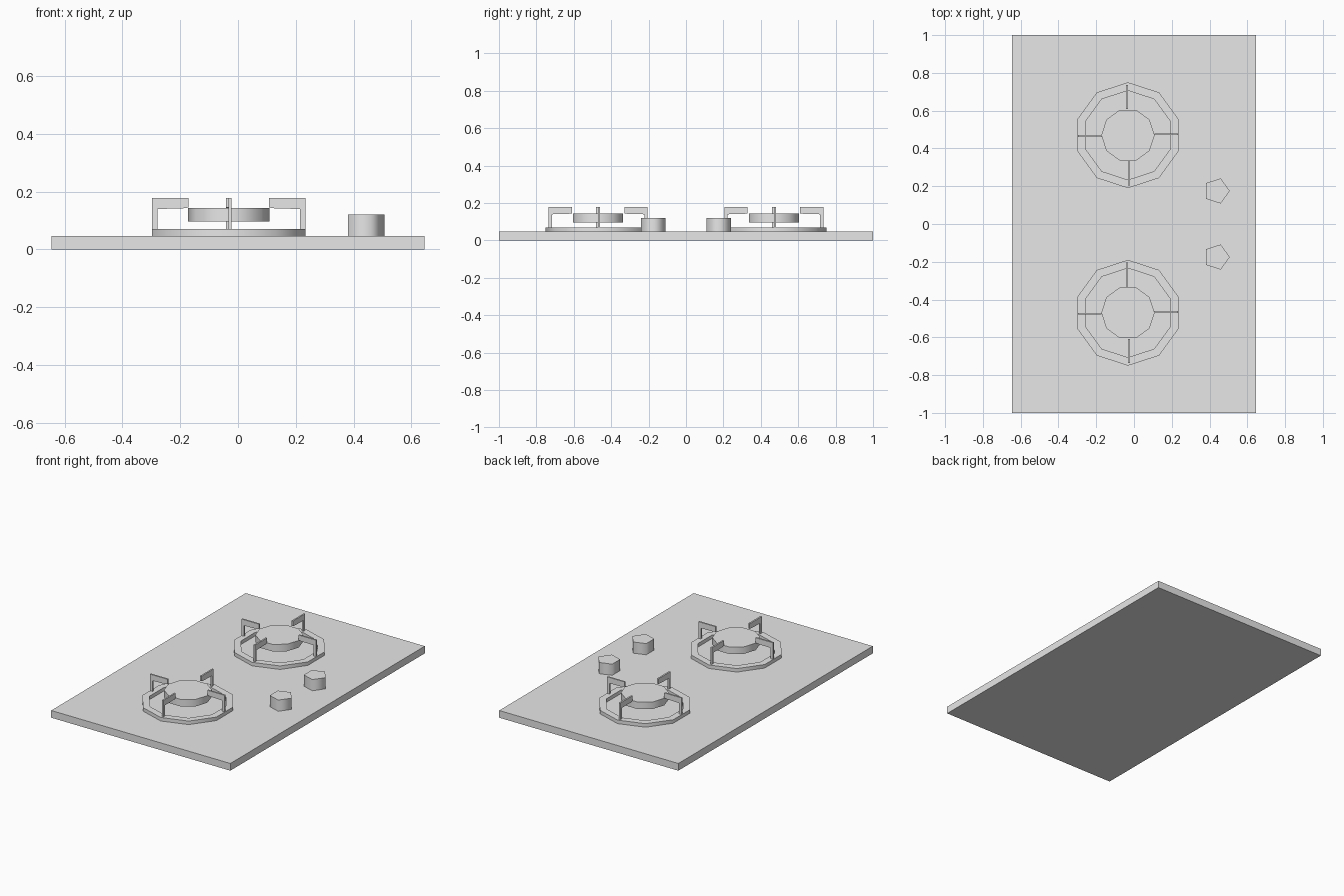
import bpy, bmesh, math
from mathutils import Matrix, Vector

if "Cube" in bpy.data.objects:
    bpy.data.objects.remove(bpy.data.objects["Cube"])

grey = bpy.data.materials.new("light_grey")
grey.diffuse_color = (0.8, 0.8, 0.8, 1)
grey.use_nodes = True
grey.node_tree.nodes["Principled BSDF"].inputs["Base Color"].default_value = grey.diffuse_color


def finish(name, bm, smooth=False):
    bmesh.ops.recalc_face_normals(bm, faces=bm.faces)
    me = bpy.data.meshes.new(name)
    bm.to_mesh(me)
    bm.free()
    me.materials.append(grey)
    if smooth:
        for p in me.polygons:
            p.use_smooth = True
        me.set_sharp_from_angle(angle=math.radians(80))
    ob = bpy.data.objects.new(name, me)
    bpy.context.collection.objects.link(ob)
    return ob


def polygon(n, r, start):
    return [(r * math.cos(start + math.tau * i / n),
             r * math.sin(start + math.tau * i / n)) for i in range(n)]


def prism(name, n, r, start, x, y, z0, z1):
    bm = bmesh.new()
    pts = polygon(n, r, start)
    low = [bm.verts.new((x + a, y + b, z0)) for a, b in pts]
    top = [bm.verts.new((x + a, y + b, z1)) for a, b in pts]
    bm.faces.new(low)
    bm.faces.new(top)
    for i in range(n):
        j = (i + 1) % n
        bm.faces.new((low[i], low[j], top[j], top[i]))
    return finish(name, bm, True)


def ring(name, n, r_out, r_in, start, x, y, z0, z1):
    bm = bmesh.new()
    loops = [[bm.verts.new((x + a, y + b, z)) for a, b in polygon(n, r, start)]
             for r, z in ((r_out, z0), (r_out, z1), (r_in, z1), (r_in, z0))]
    for k in range(4):
        a, b = loops[k], loops[(k + 1) % 4]
        for i in range(n):
            j = (i + 1) % n
            bm.faces.new((a[i], a[j], b[j], b[i]))
    return finish(name, bm, True)


def bracket(name, angle, x, y):
    # upside-down L profile in radius and height, extruded to one side
    profile = [(0.265, 0.068), (0.265, 0.178), (0.14, 0.178), (0.14, 0.145),
               (0.16, 0.142), (0.247, 0.14), (0.247, 0.068)]
    bm = bmesh.new()
    face = bm.faces.new([bm.verts.new((r, 0, z)) for r, z in profile])
    ext = bmesh.ops.extrude_face_region(bm, geom=[face])
    moved = [v for v in ext["geom"] if isinstance(v, bmesh.types.BMVert)]
    bmesh.ops.translate(bm, verts=moved, vec=Vector((0, 0.01, 0)))
    bm.transform(Matrix.Translation((x, y, 0)) @ Matrix.Rotation(angle, 4, 'Z'))
    return finish(name, bm)


# Cooktop slab
bm = bmesh.new()
bmesh.ops.create_cube(bm, size=1, matrix=Matrix.Translation((0, 0, 0.0235))
                      @ Matrix.Diagonal((1.29, 2, 0.047, 1)))
finish("cooktop_slab", bm)

CX = -0.032
for side, label in ((-1, "front"), (1, "back")):
    y = side * 0.47
    # Burner ring, floating cap and pan supports
    ring(label + "_burner_ring", 10, 0.28, 0.236, math.pi / 2, CX, y, 0.047, 0.07)
    prism(label + "_burner_cap", 10, 0.141, 0, CX, y, 0.097, 0.143)
    for k in range(4):
        bracket(f"{label}_pan_support_{k + 1}", k * math.pi / 2, CX, y)
    # Control knob
    prism(label + "_knob", 5, 0.07, 0, 0.437, side * 0.175, 0.047, 0.12)
